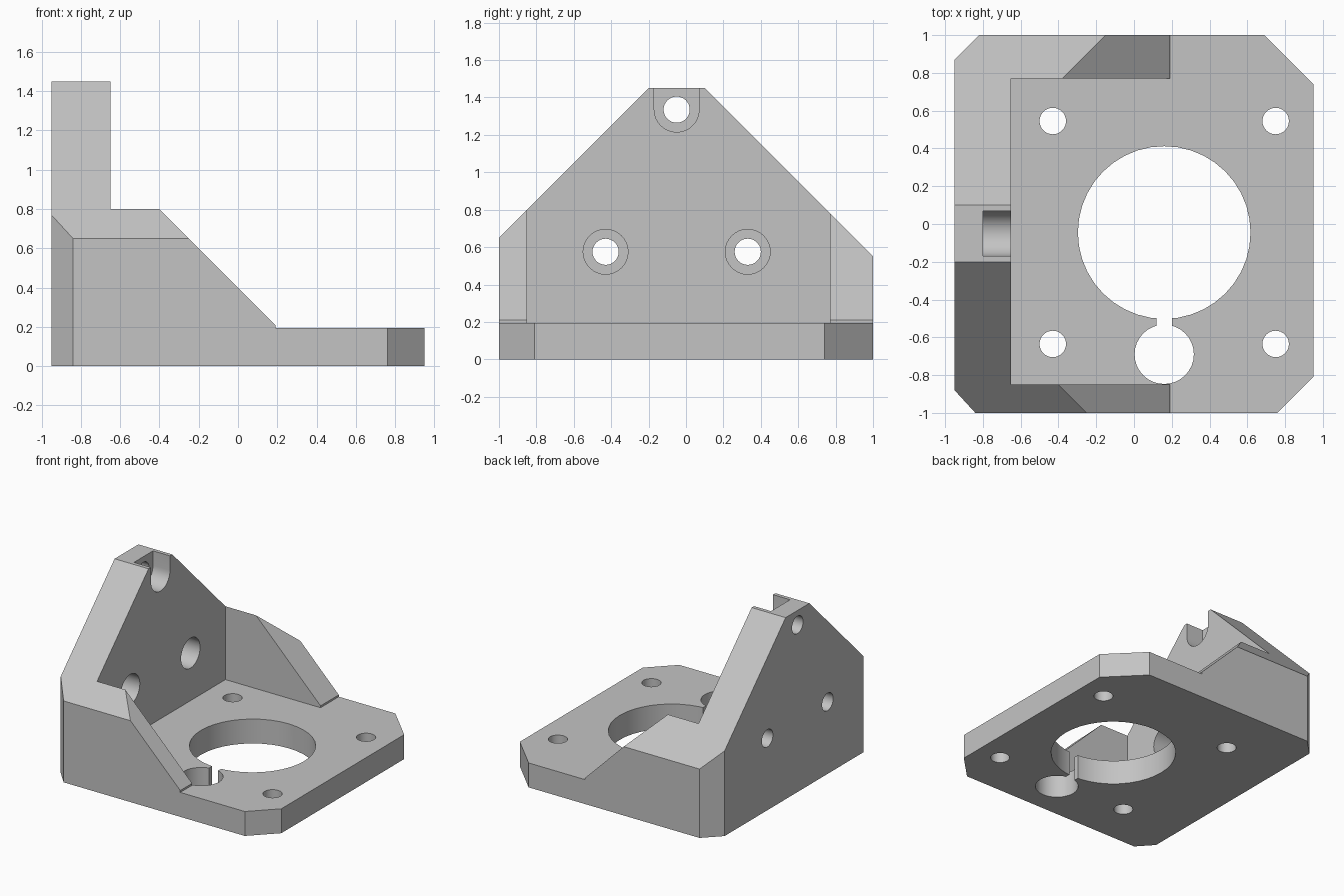
import bpy, bmesh, math

if "Cube" in bpy.data.objects:
    bpy.data.objects.remove(bpy.data.objects["Cube"], do_unlink=True)

grey = bpy.data.materials.new("light_grey")
grey.use_nodes = True
COLOUR = (0.55, 0.55, 0.55, 1)
grey.diffuse_color = COLOUR
grey.node_tree.nodes["Principled BSDF"].inputs["Base Color"].default_value = COLOUR


def prism(name, points, axis, low, high):
    """Extrude a 2D profile along an axis; the points use the other two axes in order."""
    def place(p, h):
        co = list(p)
        co.insert("xyz".index(axis), h)
        return co
    bm = bmesh.new()
    bottom = [bm.verts.new(place(p, low)) for p in points]
    top = [bm.verts.new(place(p, high)) for p in points]
    bm.faces.new(bottom)
    bm.faces.new(top)
    n = len(points)
    for i in range(n):
        j = (i + 1) % n
        bm.faces.new((bottom[i], bottom[j], top[j], top[i]))
    bmesh.ops.recalc_face_normals(bm, faces=bm.faces)
    mesh = bpy.data.meshes.new(name)
    bm.to_mesh(mesh)
    bm.free()
    mesh.materials.append(grey)
    obj = bpy.data.objects.new(name, mesh)
    bpy.context.collection.objects.link(obj)
    return obj


def circle(cx, cy, r, n=32):
    return [(cx + r * math.cos(math.tau * i / n), cy + r * math.sin(math.tau * i / n))
            for i in range(n)]


def rect(x0, y0, x1, y1):
    return [(x0, y0), (x1, y0), (x1, y1), (x0, y1)]


def combine(tool, operation="DIFFERENCE"):
    """Apply a boolean to the bracket and discard the tool."""
    mod = bracket.modifiers.new(tool.name, "BOOLEAN")
    mod.object, mod.operation, mod.solver = tool, operation, "EXACT"
    bpy.ops.object.modifier_apply(modifier=mod.name)
    bpy.data.objects.remove(tool, do_unlink=True)


# Footprint with four different corner chamfers
bracket = prism("motor_bracket", [
    (-0.95, -0.88), (-0.84, -1), (0.76, -1), (0.95, -0.81),
    (0.95, 0.74), (0.69, 1), (-0.82, 1), (-0.95, 0.87)], "z", 0, 1.6)
bpy.context.view_layer.objects.active = bracket
bracket.select_set(True)

# Gabled outline of the upright wall
combine(prism("gable", [(-1.2, -0.1), (1.2, -0.1), (1.2, 0.35), (0.1, 1.45),
                        (-0.2, 1.45), (-1.2, 0.45)], "x", -1.2, 1.2), "INTERSECT")
# Sloping side cheeks down to the plate
combine(prism("cheek_slope", [(-1.2, -0.1), (1.2, -0.1), (1.2, 0.195), (0.19, 0.195),
                              (0.19, 0.21), (-0.6, 1.0), (-0.6, 1.6), (-1.2, 1.6)],
              "y", -1.2, 1.2), "INTERSECT")
# Pocket between the cheeks
combine(prism("pocket", rect(-0.65, -0.85, 1.2, 0.77), "z", 0.195, 1.7))

# Plate holes: large bore, four screws, side bore with a narrow slot
CX, CY = 0.16, -0.045
combine(prism("main_bore", circle(CX, CY, 0.457, 40), "z", -0.1, 0.5))
for sx in (-1, 1):
    for sy in (-1, 1):
        combine(prism("plate_screw", circle(CX + 0.59 * sx, CY + 0.59 * sy, 0.07), "z", -0.1, 0.5))
combine(prism("side_bore", circle(CX, -0.69, 0.157), "z", -0.1, 0.5))
combine(prism("slot", rect(0.12, -0.6, 0.2, -0.45), "z", -0.1, 0.5))

# Wall holes with counterbores on the inner face
for y, z in ((-0.43, 0.575), (0.33, 0.575), (-0.05, 1.335)):
    combine(prism("wall_screw", circle(y, z, 0.07), "x", -1.2, 0))
    if z < 1:
        recess = circle(y, z, 0.12)
    else:
        # Open-topped U recess
        recess = [(y + 0.12 * math.cos(a), z + 0.12 * math.sin(a))
                  for a in (math.pi + math.pi * i / 16 for i in range(17))]
        recess += [(y + 0.12, 1.7), (y - 0.12, 1.7)]
    combine(prism("counterbore", recess, "x", -0.8, -0.5))

bpy.ops.object.shade_smooth_by_angle(angle=math.radians(25))
